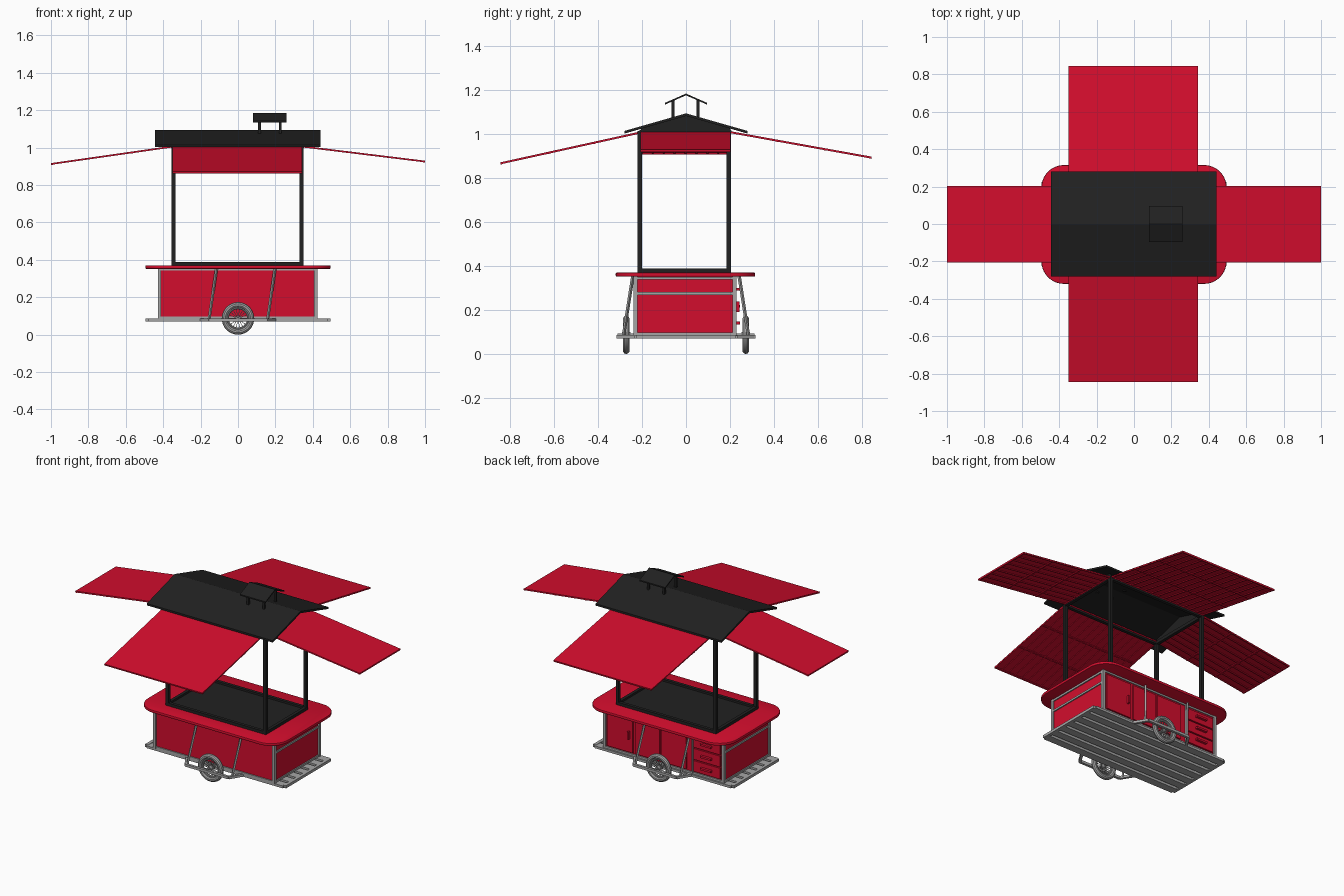
import bpy, bmesh, math
from mathutils import Matrix, Vector

cube = bpy.data.objects.get("Cube")
if cube:
    bpy.data.objects.remove(cube, do_unlink=True)


def material(name, r, g, b):
    m = bpy.data.materials.new(name)
    m.use_nodes = True
    m.diffuse_color = (r, g, b, 1)
    m.node_tree.nodes["Principled BSDF"].inputs["Base Color"].default_value = (r, g, b, 1)
    return m


RED = material("red_paint", 0.65, 0.004, 0.026)
BLACK = material("black_metal", 0.015, 0.015, 0.015)
GREY = material("grey_metal", 0.38, 0.38, 0.38)


def finish(name, bm, mat, smooth=False):
    bmesh.ops.recalc_face_normals(bm, faces=bm.faces)
    me = bpy.data.meshes.new(name)
    bm.to_mesh(me)
    bm.free()
    me.materials.append(mat)
    ob = bpy.data.objects.new(name, me)
    bpy.context.collection.objects.link(ob)
    if smooth:
        bpy.ops.object.select_all(action='DESELECT')
        ob.select_set(True)
        bpy.context.view_layer.objects.active = ob
        bpy.ops.object.shade_smooth_by_angle(angle=math.radians(35))
    return ob


def add_box(bm, lo, hi, mtx=Matrix()):
    lo, hi = Vector(lo), Vector(hi)
    size = Matrix.Diagonal((*(hi - lo), 1))
    bmesh.ops.create_cube(bm, size=1, matrix=mtx @ Matrix.Translation((lo + hi) / 2) @ size)


def boxes(name, mat, *pairs, mtx=Matrix()):
    bm = bmesh.new()
    for lo, hi in pairs:
        add_box(bm, lo, hi, mtx)
    return finish(name, bm, mat)


def add_bar(bm, a, b, w, d):
    a, b = Vector(a), Vector(b)
    rot = (b - a).to_track_quat('Z', 'Y').to_matrix().to_4x4()
    add_box(bm, (-w / 2, -d / 2, 0), (w / 2, d / 2, (b - a).length), Matrix.Translation(a) @ rot)


def gable_sheet(name, x0, x1, half, eave, ridge, t):
    # Folded sheet extruded along x
    prof = [(-half, eave), (0, ridge), (half, eave), (half, eave - t), (0, ridge - t), (-half, eave - t)]
    bm = bmesh.new()
    ends = [[bm.verts.new((x, y, z)) for y, z in prof] for x in (x0, x1)]
    for i in range(6):
        j = (i + 1) % 6
        bm.faces.new((ends[0][i], ends[0][j], ends[1][j], ends[1][i]))
    for e in ends:
        bm.faces.new((e[0], e[1], e[4], e[5]))
        bm.faces.new((e[1], e[2], e[3], e[4]))
    return finish(name, bm, BLACK)


# Chassis deck: long slats, end bars, floor sheet
slats = [((-0.48, 0.07 * i - 0.025, 0.07), (0.48, 0.07 * i + 0.025, 0.085)) for i in range(-3, 4)]
ends = [((s * 0.485 - 0.01, -0.225, 0.07), (s * 0.485 + 0.01, 0.225, 0.087)) for s in (-1, 1)]
boxes("chassis_deck", GREY, *slats, *ends)
boxes("floor_sheet", GREY, ((-0.42, -0.23, 0.085), (0.42, 0.22, 0.092)))

# Cabinet body with grey edge trim
boxes("cabinet_body", RED, ((-0.42, -0.23, 0.092), (0.415, 0.22, 0.355)))
trim = []
for x in (-0.42, 0.415):
    for y in (-0.23, 0.22):
        trim.append(((x - 0.009, y - 0.009, 0.085), (x + 0.009, y + 0.009, 0.355)))
    for z in (0.092, 0.275, 0.345):
        trim.append(((x - 0.007, -0.23, z - 0.006), (x + 0.007, 0.22, z + 0.006)))
for y in (-0.23, 0.22):
    for z in (0.092, 0.348):
        trim.append(((-0.42, y - 0.007, z - 0.006), (0.415, y + 0.007, z + 0.006)))
boxes("cabinet_trim", GREY, *trim)

# Back doors and drawers with handles
Y = 0.22
boxes("back_doors", RED,
      ((0.215, Y, 0.105), (0.395, Y + 0.008, 0.33)),
      ((-0.16, Y, 0.105), (0.015, Y + 0.008, 0.33)),
      ((0.025, Y, 0.105), (0.195, Y + 0.008, 0.33)))
boxes("door_handle", RED, ((0.235, Y + 0.008, 0.19), (0.245, Y + 0.024, 0.24)))
for i in range(3):
    z = 0.105 + 0.077 * i
    boxes(f"drawer_{i + 1}", RED, ((-0.4, Y, z), (-0.215, Y + 0.01, z + 0.069)),
          ((-0.345, Y + 0.01, z + 0.03), (-0.27, Y + 0.026, z + 0.042)))
boxes("drawer_divider", GREY, ((-0.208, Y, 0.092), (-0.198, Y + 0.01, 0.345)))

# Countertop with rounded corners
bm = bmesh.new()
add_box(bm, (-0.495, -0.32, 0.352), (0.495, 0.315, 0.37))
upright = [e for e in bm.edges if abs(e.verts[0].co.z - e.verts[1].co.z) > 0.01]
bmesh.ops.bevel(bm, geom=upright, offset=0.12, segments=10, affect='EDGES', profile=0.5)
rims = [e for e in bm.edges if abs(e.verts[0].co.z - e.verts[1].co.z) < 0.001]
bmesh.ops.bevel(bm, geom=rims, offset=0.005, segments=2, affect='EDGES', profile=0.5)
finish("countertop", bm, RED, True)

# Black worktop with raised rim
X0, X1, Y0, Y1 = -0.355, 0.35, -0.22, 0.205
W = 0.02
rim = [((X0, Y0, 0.368), (X1, Y0 + W, 0.388)), ((X0, Y1 - W, 0.368), (X1, Y1, 0.388)),
       ((X0, Y0, 0.368), (X0 + W, Y1, 0.388)), ((X1 - W, Y0, 0.368), (X1, Y1, 0.388))]
boxes("worktop", BLACK, ((X0, Y0, 0.368), (X1, Y1, 0.376)), *rim)

# Corner posts and top frame
posts = [((x, y, 0.37), (x + W, y + W, 1.015)) for x in (X0, X1 - W) for y in (Y0, Y1 - W)]
boxes("corner_posts", BLACK, *posts)
up = Vector((0, 0, 0.624))
boxes("top_frame", BLACK, *[(Vector(a) + up, Vector(b) + up) for a, b in rim])

# Roof sheet and gable ends
gable_sheet("roof", -0.445, 0.44, 0.28, 1.015, 1.095, 0.012)
for name, x in (("left_gable", X1 - 0.012), ("right_gable", X0 + 0.002)):
    bm = bmesh.new()
    bm.faces.new([bm.verts.new((x, y, z)) for y, z in ((-0.22, 1.01), (0.21, 1.01), (0.2, 1.026), (0, 1.085), (-0.2, 1.026))])
    ext = bmesh.ops.extrude_face_region(bm, geom=bm.faces[:])
    bmesh.ops.translate(bm, vec=(0.01, 0, 0), verts=[v for v in ext["geom"] if isinstance(v, bmesh.types.BMVert)])
    finish(name, bm, BLACK)

# Roof vent
gable_sheet("vent_cap", 0.08, 0.26, 0.095, 1.143, 1.185, 0.008)
boxes("vent_posts", BLACK, *[((x - 0.007, y - 0.007, 1.06), (x + 0.007, y + 0.007, 1.155))
                             for x in (0.115, 0.225) for y in (-0.06, 0.055)])


# Awnings: sheet with an underside grid of ribs
def awning(name, hinge, turn, reach, drop, half):
    length = math.hypot(reach, drop)
    mtx = (Matrix.Translation(hinge) @ Matrix.Rotation(math.radians(turn), 4, 'Z')
           @ Matrix.Rotation(math.atan2(drop, reach), 4, 'Y'))
    parts = [((0, -half, -0.004), (length, half, 0))]
    n = round(half / 0.025)
    for i in range(n + 1):
        y = -half + 0.005 + (2 * half - 0.01) * i / n
        parts.append(((0, y - 0.004, -0.009), (length, y + 0.004, -0.003)))
    for i in range(4):
        x = 0.005 + (length - 0.01) * i / 3
        parts.append(((x - 0.005, -half, -0.01), (x + 0.005, half, -0.003)))
    boxes(name, RED, *parts, mtx=mtx)


awning("front_awning", (-0.004, -0.2, 1.014), -90, 0.645, 0.142, 0.345)
awning("back_awning", (-0.004, 0.2, 1.014), 90, 0.645, 0.116, 0.345)
awning("left_awning", (0.345, -0.002, 1.01), 0, 0.655, 0.08, 0.204)
awning("right_awning", (-0.35, -0.002, 1.01), 180, 0.65, 0.093, 0.204)

# Wheels, fender rails and leaning struts on both sides
R = 0.087
for side, s in (("front", -1), ("back", 1)):
    hub = Matrix.Translation((0, s * 0.272, R)) @ Matrix.Rotation(math.pi / 2, 4, 'X')
    bm = bmesh.new()
    for major, minor in ((R - 0.015, 0.015), (R - 0.032, 0.006)):
        rings = []
        for i in range(40):
            a = math.tau * i / 40
            ring = []
            for j in range(10):
                b = math.tau * j / 10
                r = major + minor * math.cos(b)
                ring.append(bm.verts.new(hub @ Vector((r * math.cos(a), r * math.sin(a), minor * math.sin(b)))))
            rings.append(ring)
        for i in range(40):
            p, q = rings[i], rings[(i + 1) % 40]
            for j in range(10):
                k = (j + 1) % 10
                bm.faces.new((p[j], q[j], q[k], p[k]))
    bmesh.ops.create_cone(bm, cap_ends=True, segments=16, radius1=0.013, radius2=0.013, depth=0.04, matrix=hub)
    for i in range(18):
        a = math.tau * i / 18
        d = Vector((math.cos(a), math.sin(a), 0))
        add_bar(bm, hub @ (d * 0.01), hub @ (d * 0.055), 0.003, 0.003)
    finish(side + "_wheel", bm, GREY, True)

    bm = bmesh.new()
    path = [(-0.2, s * 0.225), (-0.15, s * 0.308), (0.15, s * 0.308), (0.2, s * 0.225)]
    for a, b in zip(path, path[1:]):
        add_bar(bm, (*a, 0.079), (*b, 0.079), 0.016, 0.016)
    add_bar(bm, (0, s * 0.22, R), (0, s * 0.312, R), 0.012, 0.012)
    finish(side + "_fender_rail", bm, GREY)

    bm = bmesh.new()
    for x in (-0.155, 0.158):
        add_bar(bm, (-s * x, s * 0.285, 0.08), (-s * (x + 0.04), s * 0.242, 0.353), 0.011, 0.011)
    finish(side + "_struts", bm, GREY)
